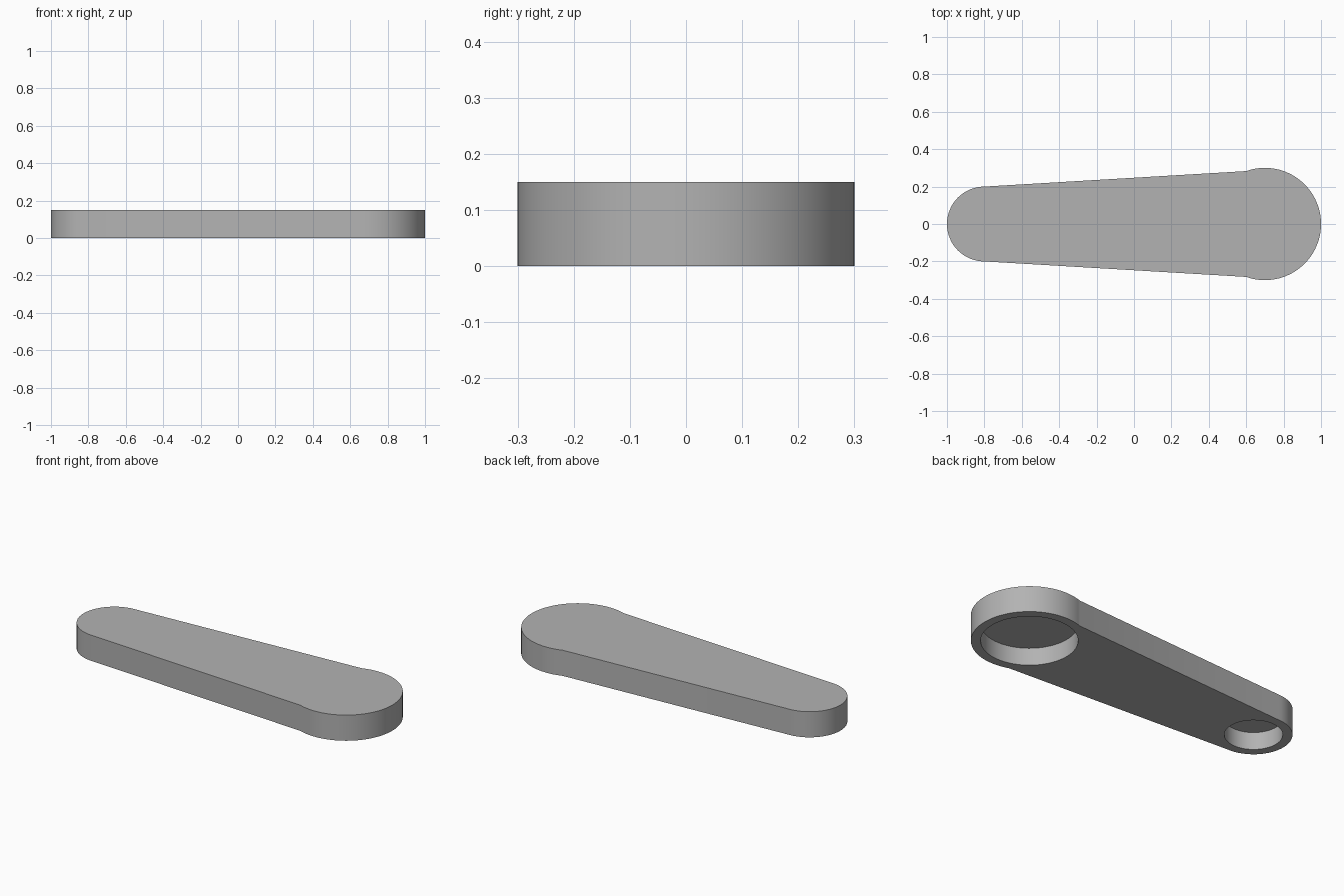
import bpy
import bmesh
from math import cos, sin, pi, acos, radians

cube = bpy.data.objects.get("Cube")
if cube:
    bpy.data.objects.remove(cube, do_unlink=True)

THICK, POCKET = 0.15, 0.10
BIG_X, BIG_R, BIG_HOLE = 0.7, 0.3, 0.25
SMALL_X, SMALL_R, SMALL_HOLE = -0.8, 0.2, 0.15
SEG = 64

grey = bpy.data.materials.new("plain grey")
grey.use_nodes = True
colour = (0.45, 0.45, 0.45, 1)
grey.diffuse_color = colour
grey.node_tree.nodes["Principled BSDF"].inputs["Base Color"].default_value = colour


def arc(x, r, start, end, n):
    return [(x + r * cos(start + (end - start) * i / n),
             r * sin(start + (end - start) * i / n)) for i in range(n + 1)]


def prism(name, outline, bottom, top):
    """Extrude a closed outline straight up into a solid object."""
    bm = bmesh.new()
    face = bm.faces.new([bm.verts.new((x, y, bottom)) for x, y in outline])
    up = bmesh.ops.extrude_face_region(bm, geom=[face])["geom"]
    for v in up:
        if isinstance(v, bmesh.types.BMVert):
            v.co.z = top
    bmesh.ops.recalc_face_normals(bm, faces=bm.faces)
    mesh = bpy.data.meshes.new(name)
    bm.to_mesh(mesh)
    bm.free()
    mesh.materials.append(grey)
    obj = bpy.data.objects.new(name, mesh)
    bpy.context.collection.objects.link(obj)
    return obj


# Lever arm: large round end, straight tapering sides, small round end
join = acos(-1 / 3)  # where the straight sides run into the large end
outline = arc(BIG_X, BIG_R, -join, join, SEG)
outline += arc(SMALL_X, SMALL_R, pi / 2, 3 * pi / 2, SEG // 2)
arm = prism("lever_arm", outline, 0, THICK)
bpy.context.view_layer.objects.active = arm
arm.select_set(True)

# Round blind pockets in the underside of both ends
for name, x, r in (("large_pocket", BIG_X, BIG_HOLE),
                   ("small_pocket", SMALL_X, SMALL_HOLE)):
    cutter = prism(name, arc(x, r, 0, 2 * pi, SEG)[:-1], -0.05, POCKET)
    cutter.hide_render = True
    cut = arm.modifiers.new(name, 'BOOLEAN')
    cut.operation = 'DIFFERENCE'
    cut.solver = 'EXACT'
    cut.object = cutter
    bpy.ops.object.modifier_apply(modifier=cut.name)
    bpy.data.objects.remove(cutter, do_unlink=True)

bpy.ops.object.shade_smooth_by_angle(angle=radians(15))
